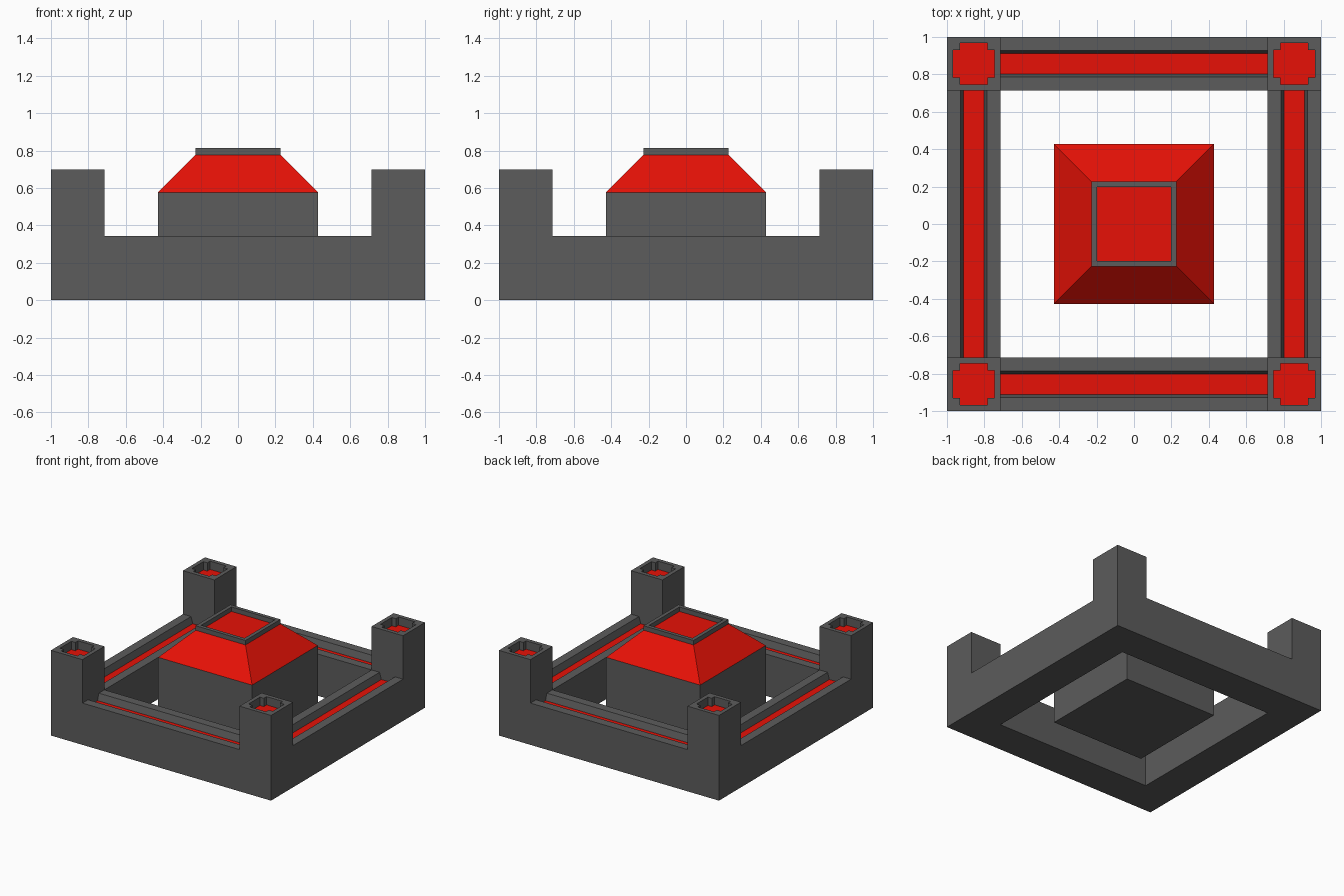
import bpy, bmesh, math
from mathutils import Matrix, Vector

if "Cube" in bpy.data.objects:
    bpy.data.objects.remove(bpy.data.objects["Cube"])


def material(name, color):
    m = bpy.data.materials.new(name)
    m.diffuse_color = (*color, 1)
    m.use_nodes = True
    m.node_tree.nodes["Principled BSDF"].inputs["Base Color"].default_value = m.diffuse_color
    return m


red = material("red", (0.8, 0.0055, 0.002))
grey = material("dark_grey", (0.107, 0.107, 0.107))

WALL_TOP, TOWER_TOP = 0.343, 0.70
INNER = 0.714               # inner face of the walls
MID = (1 + INNER) / 2       # centre line of walls and towers
HALF = (1 - INNER) / 2


def finish(name, bm, mats=(grey,)):
    bmesh.ops.recalc_face_normals(bm, faces=bm.faces[:])
    mesh = bpy.data.meshes.new(name)
    bm.to_mesh(mesh)
    bm.free()
    for m in mats:
        mesh.materials.append(m)
    obj = bpy.data.objects.new(name, mesh)
    bpy.context.collection.objects.link(obj)
    return obj


def prism(name, outline, z0, z1, mats=(grey,)):
    """Extrude a closed xy outline from z0 to z1."""
    bm = bmesh.new()
    base = bm.faces.new([bm.verts.new((x, y, z0)) for x, y in outline])
    top = bmesh.ops.extrude_face_region(bm, geom=[base], use_keep_orig=True)["geom"]
    verts = [v for v in top if isinstance(v, bmesh.types.BMVert)]
    bmesh.ops.translate(bm, verts=verts, vec=(0, 0, z1 - z0))
    return finish(name, bm, mats)


def square_loft(name, rings, bottom=False, top=False, mats=(grey,)):
    """Skin a stack of (half width, z) squares."""
    bm = bmesh.new()
    loops = [[bm.verts.new((sx * h, sy * h, z))
              for sx, sy in ((-1, -1), (1, -1), (1, 1), (-1, 1))] for h, z in rings]
    for a, b in zip(loops, loops[1:]):
        for i in range(4):
            j = (i + 1) % 4
            bm.faces.new((a[i], a[j], b[j], b[i]))
    if bottom:
        bm.faces.new(loops[0])
    if top:
        bm.faces.new(loops[-1])
    return finish(name, bm, mats)


# Wall cross-section (distance from centre, height) with a tapered channel on top
channel_z = WALL_TOP - 0.055
section = [(1, 0), (1, WALL_TOP), (MID + 0.070, WALL_TOP), (MID + 0.054, channel_z),
           (MID - 0.054, channel_z), (MID - 0.070, WALL_TOP), (INNER, WALL_TOP), (INNER, 0)]
FLOOR = 3  # section edge that is the red channel floor


def wall(name, angle):
    bm = bmesh.new()
    ends = [[bm.verts.new((x, -d, z)) for d, z in section] for x in (-INNER, INNER)]
    for i in range(len(section)):
        j = (i + 1) % len(section)
        f = bm.faces.new((ends[0][i], ends[0][j], ends[1][j], ends[1][i]))
        f.material_index = 1 if i == FLOOR else 0
    bm.transform(Matrix.Rotation(angle, 4, 'Z'))
    return finish(name, bm, (grey, red))


for k, side in enumerate(("front", "right", "back", "left")):
    wall(side + "_wall", k * math.pi / 2)

# Corner towers, each with a cross-shaped well and a red plate at its bottom
a, b = 0.110, 0.074
quarter = [(a, -b), (a, b), (b, b)]
cross = []
for k in range(4):
    rot = Matrix.Rotation(k * math.pi / 2, 2)
    cross += [tuple(rot @ Vector(p)) for p in quarter]
square = [(-HALF, -HALF), (HALF, -HALF), (HALF, HALF), (-HALF, HALF)]
well_z = TOWER_TOP - 0.07

for sy, depth in ((-1, "front"), (1, "back")):
    for sx, side in ((-1, "left"), (1, "right")):
        tag = depth + "_" + side
        spot = (sx * MID, sy * MID, 0)
        tower = prism(tag + "_tower", square, 0, TOWER_TOP)
        cutter = prism(tag + "_well_cutter", cross, well_z, TOWER_TOP + 0.1)
        plate = prism(tag + "_well_plate", cross, well_z - 0.01, well_z + 0.002, (red,))
        for obj in (tower, cutter, plate):
            obj.location = spot
        cutter.hide_render = True
        cutter.hide_viewport = True
        cut = tower.modifiers.new("well", 'BOOLEAN')
        cut.operation, cut.solver, cut.object = 'DIFFERENCE', 'EXACT', cutter

# Central building: block, sloped roof and raised rim
EAVE, RIDGE, RIM = 0.577, 0.777, 0.814
square_loft("central_block", [(0.427, 0), (0.427, EAVE)], bottom=True)
square_loft("sloped_roof", [(0.427, EAVE), (0.227, RIDGE)], top=True, mats=(red,))
square_loft("roof_rim", [(0.227, RIDGE), (0.227, RIM), (0.197, RIM), (0.197, RIDGE)])
